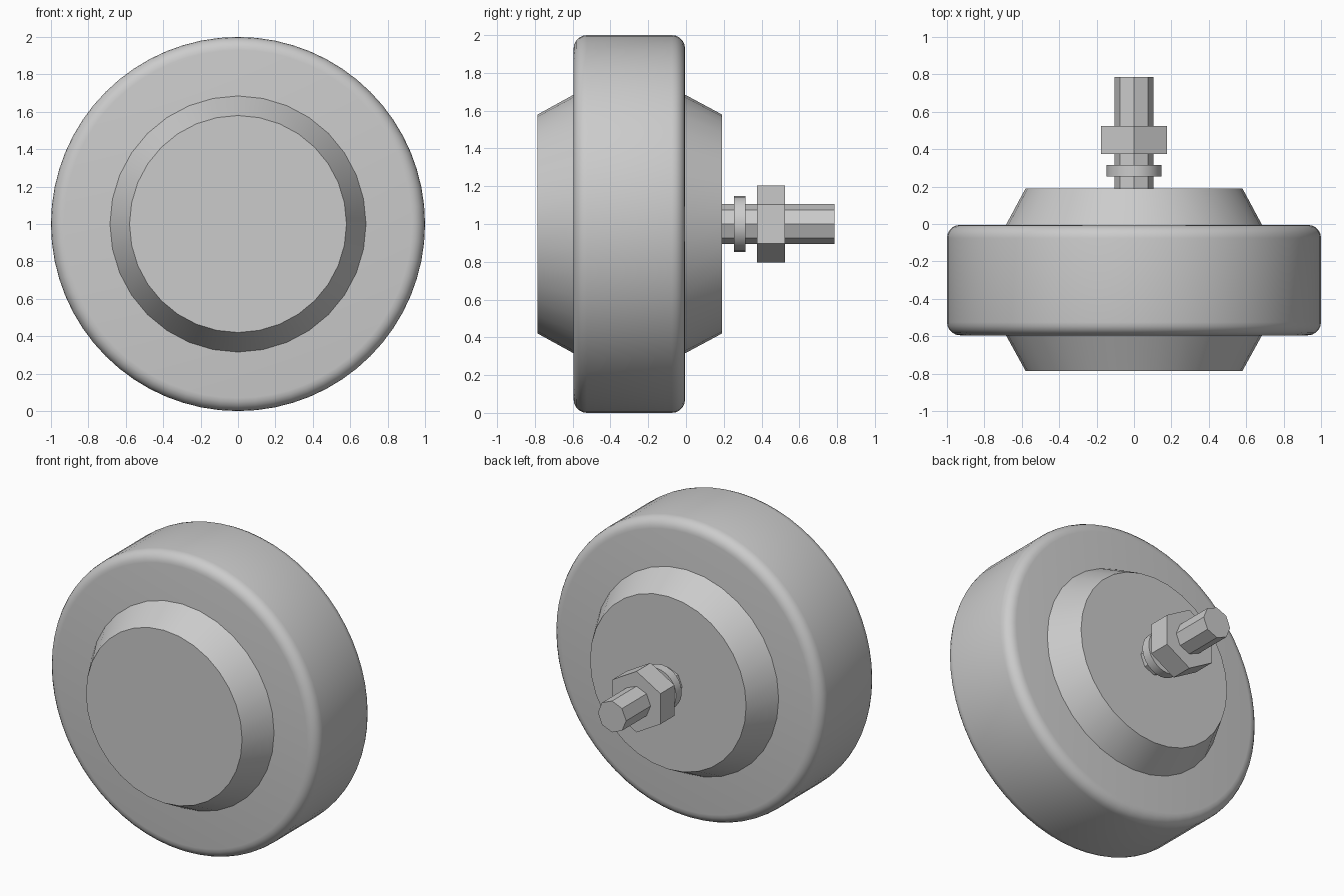
import bpy, math
from math import sin, cos, pi

cube = bpy.data.objects.get("Cube")
if cube:
    bpy.data.objects.remove(cube, do_unlink=True)

grey = bpy.data.materials.new("plain grey")
grey.use_nodes = True
COLOUR = (0.6, 0.6, 0.6, 1)
grey.diffuse_color = COLOUR
grey.node_tree.nodes["Principled BSDF"].inputs["Base Color"].default_value = COLOUR

AXLE_Z = 1.0


def turned(name, profile, sides, smooth_angle=None, turn=0.0):
    """Solid turned about the y axle from (y, radius) points, capped at both ends."""
    verts = [(r * cos(turn + 2 * pi * i / sides), y, AXLE_Z + r * sin(turn + 2 * pi * i / sides))
             for y, r in profile for i in range(sides)]
    faces = [tuple(range(sides)),
             tuple(reversed(range(len(verts) - sides, len(verts))))]
    for k in range(len(profile) - 1):
        for i in range(sides):
            j = (i + 1) % sides
            a, b = k * sides, (k + 1) * sides
            faces.append((a + i, b + i, b + j, a + j))
    mesh = bpy.data.meshes.new(name)
    mesh.from_pydata(verts, [], faces)
    mesh.materials.append(grey)
    obj = bpy.data.objects.new(name, mesh)
    bpy.context.collection.objects.link(obj)
    if smooth_angle:
        bpy.ops.object.select_all(action='DESELECT')
        bpy.context.view_layer.objects.active = obj
        obj.select_set(True)
        bpy.ops.object.shade_smooth_by_angle(angle=math.radians(smooth_angle))
    return obj


# Wheel rim with rounded shoulders
FRONT, BACK, R, ROUND, STEPS = -0.595, -0.005, 1.0, 0.07, 5
arc = [(ROUND * (1 - cos(a)), R - ROUND * (1 - sin(a)))
       for a in (pi / 2 * s / STEPS for s in range(STEPS + 1))]
rim = [(FRONT + d, r) for d, r in arc] + [(BACK - d, r) for d, r in reversed(arc)]
turned("wheel_rim", rim, 64, 35)

# Tapered hubs on both faces
turned("front_hub", [(-0.785, 0.58), (FRONT + 0.01, 0.69)], 32, 35)
turned("back_hub", [(BACK - 0.01, 0.69), (0.19, 0.58)], 32, 35)

# Axle bolt, washer and hexagonal nut
turned("axle_bolt", [(0.18, 0.105), (0.785, 0.105)], 8)
turned("washer", [(0.255, 0.147), (0.315, 0.147)], 24, 35)
turned("hex_nut", [(0.375, 0.205), (0.525, 0.205)], 6, turn=pi / 6)
